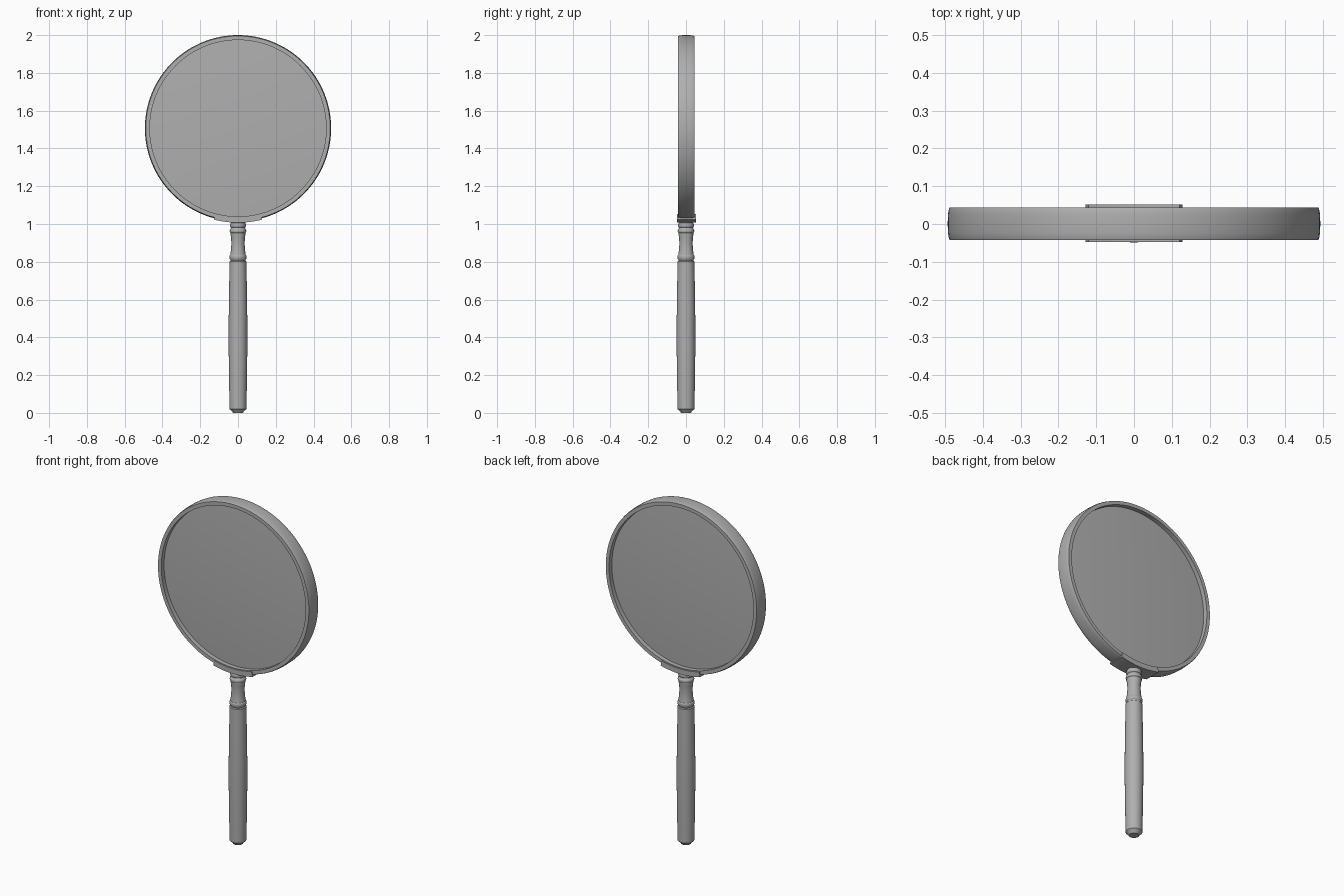
import bpy, bmesh
from math import sin, cos, pi, radians, sqrt

if "Cube" in bpy.data.objects:
    bpy.data.objects.remove(bpy.data.objects["Cube"])

CZ, CY = 1.507, 0.001   # centre of the lens and its ring

# Mid-grey used on every part
grey = bpy.data.materials.new("mid_grey")
grey.diffuse_color = (0.43, 0.43, 0.43, 1)
grey.use_nodes = True
grey.node_tree.nodes["Principled BSDF"].inputs["Base Color"].default_value = grey.diffuse_color


def finish(name, bm, angle=35):
    bmesh.ops.remove_doubles(bm, verts=bm.verts, dist=1e-6)
    bmesh.ops.recalc_face_normals(bm, faces=bm.faces)
    mesh = bpy.data.meshes.new(name)
    bm.to_mesh(mesh)
    bm.free()
    mesh.materials.append(grey)
    ob = bpy.data.objects.new(name, mesh)
    bpy.context.collection.objects.link(ob)
    bpy.context.view_layer.objects.active = ob
    ob.select_set(True)
    bpy.ops.object.shade_smooth_by_angle(angle=radians(angle))
    ob.select_set(False)
    return ob


def lathe(name, profile, place, start=0, sweep=2 * pi, steps=96, closed=False, caps=False):
    """Sweep a (radius, height) profile around an axis; place maps r, h, angle to a point."""
    bm = bmesh.new()
    rows = [[bm.verts.new(place(r, h, start + sweep * i / steps)) for r, h in profile]
            for i in range(steps + 1)]
    n = len(profile)
    for a, b in zip(rows, rows[1:]):
        for j in range(n if closed else n - 1):
            k = (j + 1) % n
            bm.faces.new((a[j], a[k], b[k], b[j]))
    if caps:
        bm.faces.new(rows[0])
        bm.faces.new(rows[-1])
    bmesh.ops.remove_doubles(bm, verts=bm.verts, dist=1e-6)
    bmesh.ops.dissolve_degenerate(bm, edges=bm.edges, dist=1e-7)
    return finish(name, bm)


def around_y(r, h, a):
    return (r * sin(a), CY + h, CZ - r * cos(a))


def around_z(r, h, a):
    return (r * cos(a), r * sin(a), h)


# Metal ring with a gently bulged outer wall
outer = [(0.488 + 0.005 * sqrt(max(0, 1 - (h / 0.043) ** 2)), h)
         for h in [-0.043 + 0.086 * i / 10 for i in range(11)]]
lathe("lens_ring", [(0.467, 0.043), (0.467, -0.043)] + outer, around_y, closed=True, steps=128)

# Slightly convex glass
R = 0.47
front = [(R * i / 12, -0.017 - 0.013 * (1 - (i / 12) ** 2)) for i in range(13)]
back = [(r, -h) for r, h in reversed(front)]
lathe("lens", front + back, around_y, steps=128)

# Saddle holding the ring
lathe("saddle", [(0.470, -0.048), (0.500, -0.048), (0.500, 0.051), (0.470, 0.051)], around_y,
      start=radians(-14.8), sweep=radians(29.6), steps=16, closed=True, caps=True)


def bead(z, half, r0, r1):
    """Rounded ring in the turned neck."""
    return [(r0 + (r1 - r0) * sin(pi * i / 6), z - half * cos(pi * i / 6)) for i in range(7)]


# Turned neck with beads and a waist
neck = [(0, 0.80), (0.038, 0.80)] + bead(0.824, 0.012, 0.041, 0.045)
neck += [(0.040, 0.842), (0.037, 0.865), (0.035, 0.90), (0.037, 0.93), (0.040, 0.95)]
neck += bead(0.963, 0.010, 0.040, 0.044)
neck += [(0.037, 0.978)] + bead(0.993, 0.012, 0.037, 0.042) + [(0.036, 1.015), (0, 1.015)]
lathe("neck", neck, around_z, steps=64)

# Long grip, swelling slightly in the middle, with a chamfered foot
grip = [(0, 0), (0.027, 0), (0.030, 0.006), (0.0445, 0.020)]
grip += [(0.0445 + 0.005 * sin(pi * i / 12), 0.025 + 0.765 * i / 12) for i in range(13)]
grip += [(0.0445, 0.802), (0.038, 0.807), (0, 0.807)]
lathe("handle_grip", grip, around_z, steps=64)
